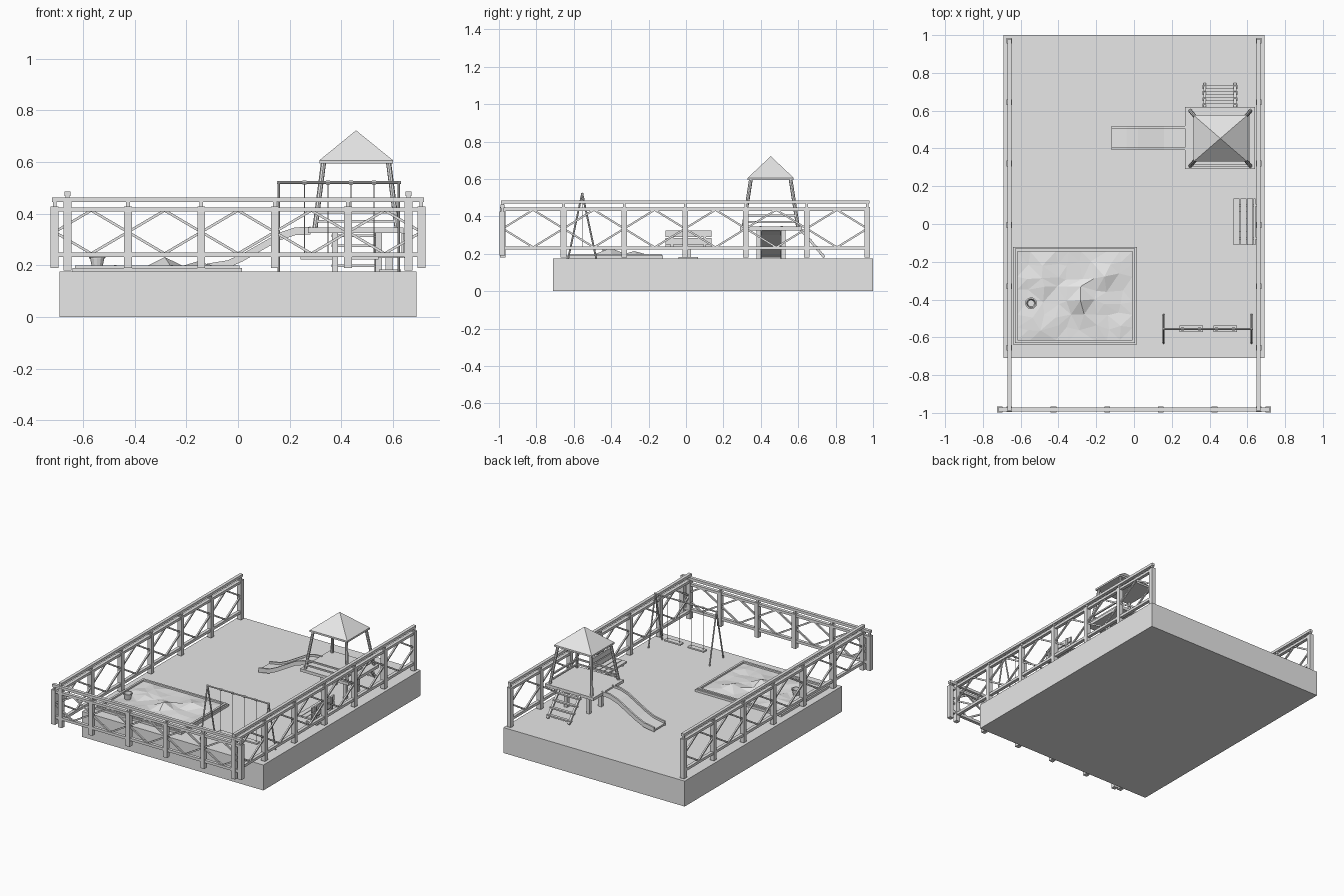
import bpy, bmesh, math, random
from mathutils import Vector

if "Cube" in bpy.data.objects:
    bpy.data.objects.remove(bpy.data.objects["Cube"])

random.seed(4)
GROUND = 0.175
grey = bpy.data.materials.new("light_grey")
grey.diffuse_color = (0.8, 0.8, 0.8, 1)
grey.use_nodes = True
grey.node_tree.nodes["Principled BSDF"].inputs["Base Color"].default_value = grey.diffuse_color


def finish(name, bm):
    bmesh.ops.recalc_face_normals(bm, faces=bm.faces)
    me = bpy.data.meshes.new(name)
    bm.to_mesh(me)
    bm.free()
    me.materials.append(grey)
    ob = bpy.data.objects.new(name, me)
    bpy.context.collection.objects.link(ob)
    return ob


def box(bm, x0, x1, y0, y1, z0, z1):
    vs = bmesh.ops.create_cube(bm, size=1)["verts"]
    for v in vs:
        v.co = Vector((x1 if v.co.x > 0 else x0, y1 if v.co.y > 0 else y0,
                       z1 if v.co.z > 0 else z0))


def beam(bm, a, b, w, h=None, sides=4):
    """Bar from a to b: square when sides is 4, otherwise round."""
    a, b = Vector(a), Vector(b)
    d = b - a
    r = w / 2 * (math.sqrt(2) if sides == 4 else 1)
    vs = bmesh.ops.create_cone(bm, cap_ends=True, segments=sides,
                               radius1=r, radius2=r, depth=d.length)["verts"]
    q = d.to_track_quat('Z', 'Y')
    turn = math.pi / 4 if sides == 4 and abs(vs[0].co.x * vs[0].co.y) < 1e-6 else 0
    for v in vs:
        c, s = math.cos(turn), math.sin(turn)
        x, y = v.co.x * c - v.co.y * s, v.co.x * s + v.co.y * c
        v.co = q @ Vector((x, y * (h / w if h else 1), v.co.z)) + (a + b) / 2


def fence(name, along_x, fixed, start, end, panels, z0, height):
    bm = bmesh.new()

    def bar(u0, u1, w, za, zb):
        if along_x:
            box(bm, u0, u1, fixed - w / 2, fixed + w / 2, za, zb)
        else:
            box(bm, fixed - w / 2, fixed + w / 2, u0, u1, za, zb)

    def pt(u, z):
        return (u, fixed, z) if along_x else (fixed, u, z)
    top = z0 + height
    step = (end - start) / panels
    for i in range(panels + 1):
        u = start + i * step
        bar(u - .015, u + .015, .03, z0, top)
        bar(u - .007, u + .007, .014, top, top + .03)
    # Rails: low, upper and raised handrail
    bar(start, end, .022, z0 + .042, z0 + .06)
    bar(start, end, .022, top - .02, top - .003)
    bar(start - .01, end + .01, .022, top + .018, top + .036)
    # Diamond bracing in every panel
    zl, zh = z0 + .055, top - .015
    zm = (zl + zh) / 2
    for i in range(panels):
        a = start + i * step
        m, b = a + step / 2, a + step
        for u in (a, b):
            for z in (zl, zh):
                beam(bm, pt(u, zm), pt(m, z), .01)
    finish(name, bm)


# Ground slab
bm = bmesh.new()
box(bm, -.69, .69, -.71, 1, 0, GROUND)
finish("ground_slab", bm)

# Fences on the front and both sides
fence("front_fence", True, -.982, -.71, .71, 5, .19, .237)
for side, x in (("left", -.66), ("right", .66)):
    fence(side + "_fence", False, x, -.98, .97, 6, .18, .27)

# Tower: deck and legs
bm = bmesh.new()
box(bm, .27, .64, .29, .62, .325, .345)
finish("tower_deck", bm)
bm = bmesh.new()
for x in (.375, .545):
    for y in (.39, .52):
        box(bm, x - .012, x + .012, y - .012, y + .012, GROUND, .33)
finish("tower_legs", bm)

# Leaning roof poles and guard rails
bm = bmesh.new()
for sx in (-1, 1):
    for sy in (-1, 1):
        beam(bm, (.457 + sx * .16, .453 + sy * .147, .335),
             (.457 + sx * .125, .453 + sy * .105, .605), .02, sides=8)
for z in (.37, .405):
    beam(bm, (.61, .31, z), (.61, .596, z), .01)
    beam(bm, (.305, .31, z), (.61, .31, z), .01)
finish("tower_poles", bm)

# Pyramid roof with a thin eave
bm = bmesh.new()
box(bm, .315, .60, .33, .576, .594, .606)
base = [bm.verts.new((x, y, .606)) for x, y in
        ((.315, .33), (.60, .33), (.60, .576), (.315, .576))]
tip = bm.verts.new((.457, .453, .722))
bm.faces.new(base)
for i in range(4):
    bm.faces.new((base[i], base[(i + 1) % 4], tip))
finish("tower_roof", bm)

# Ladder behind the tower
bm = bmesh.new()
for x in (.375, .535):
    beam(bm, (x, .61, .335), (x, .74, GROUND + .006), .014)
for i in range(4):
    t = (i + .55) / 4
    y, z = .61 + .13 * t, .335 - .155 * t
    box(bm, .362, .548, y - .01, y + .01, z - .005, z + .005)
finish("ladder", bm)

# Slide: bed and two side lips swept along one profile
path = [(.28, .335), (.22, .332), (.16, .312), (.02, .232), (-.04, .205), (-.12, .192)]
bm = bmesh.new()
for y0, y1, low, high in ((.40, .51, -.012, 0), (.392, .404, -.016, .014), (.506, .518, -.016, .014)):
    rings = [[bm.verts.new((x, y, z + h)) for y, h in
              ((y0, low), (y1, low), (y1, high), (y0, high))] for x, z in path]
    for r, s in zip(rings, rings[1:]):
        for i in range(4):
            j = (i + 1) % 4
            bm.faces.new((r[i], r[j], s[j], s[i]))
    bm.faces.new(rings[0])
    bm.faces.new(rings[-1])
finish("slide", bm)

# Swing frame
bm = bmesh.new()
beam(bm, (.15, -.555, .52), (.63, -.555, .52), .01, sides=8)
for x in (.157, .622):
    for y in (-.63, -.48):
        beam(bm, (x, y, GROUND), (x, -.555, .525), .01, sides=8)
finish("swing_frame", bm)

# Two hanging swings
for n, x in (("left", .303), ("right", .482)):
    bm = bmesh.new()
    box(bm, x - .062, x + .062, -.573, -.537, .222, .232)
    for dx in (-.045, .045):
        beam(bm, (x + dx, -.555, .23), (x + dx, -.555, .52), .004, sides=6)
        beam(bm, (x + dx - .008, -.555, .52), (x + dx + .008, -.555, .52), .015, sides=8)
    finish(n + "_swing", bm)

# Bench with slatted seat and back on one pedestal
bm = bmesh.new()
for i in range(3):
    x = .527 + i * .036
    box(bm, x, x + .032, -.11, .135, .238, .25)
for z in (.25, .29):
    box(bm, .632, .642, -.11, .135, z, z + .034)
for y in (-.075, .1):
    box(bm, .53, .64, y - .007, y + .007, .228, .238)
    box(bm, .642, .65, y - .007, y + .007, .228, .325)
box(bm, .57, .6, -.004, .028, GROUND, .23)
box(bm, .545, .63, -.04, .065, GROUND, .184)
finish("bench", bm)

# Sandpit border: wide low kerb and narrow raised kerb
bm = bmesh.new()
X0, X1, Y0, Y1 = -.64, .015, -.638, -.122
for inset, w, top in ((0, .022, .19), (.009, .014, .198)):
    a, b, c, d = X0 + inset, X1 - inset, Y0 + inset, Y1 - inset
    box(bm, a, b, c, c + w, GROUND, top)
    box(bm, a, b, d - w, d, GROUND, top)
    box(bm, a, a + w, c + w, d - w, GROUND, top)
    box(bm, b - w, b, c + w, d - w, GROUND, top)
finish("sandpit_border", bm)

# Faceted sand with mounds
bm = bmesh.new()
bmesh.ops.create_grid(bm, x_segments=9, y_segments=7, size=1)
mounds = ((-.28, -.40, .045, .06), (-.14, -.28, .025, .05), (-.46, -.28, .02, .05), (-.5, -.53, .014, .06))
for v in bm.verts:
    inner = abs(v.co.x) < .99 and abs(v.co.y) < .99
    x, y = -.3125 + v.co.x * .305, -.38 + v.co.y * .235
    z = .187
    if inner:
        x += random.uniform(-.018, .018)
        y += random.uniform(-.018, .018)
        z += random.uniform(-.004, .008)
        z += sum(h * math.exp(-((x - a) ** 2 + (y - b) ** 2) / r ** 2) for a, b, h, r in mounds)
    v.co = (x, y, z)
bmesh.ops.triangulate(bm, faces=bm.faces)
finish("sand", bm)

# Toy bucket: open cup with rim and folded handle
bm = bmesh.new()
c = Vector((-.545, -.42, .207))
rings = []
for r, z in ((.02, -.017), (.027, .018), (.031, .018), (.031, .023), (.024, .023), (.018, -.010)):
    rings.append([bm.verts.new(c + Vector((r * math.cos(k * math.pi / 6), r * math.sin(k * math.pi / 6), z)))
                  for k in range(12)])
for r, s in zip(rings, rings[1:]):
    for k in range(12):
        bm.faces.new((r[k], r[(k + 1) % 12], s[(k + 1) % 12], s[k]))
bm.faces.new(rings[0])
bm.faces.new(rings[-1])
arc = [c + Vector((.03 * math.cos(k * math.pi / 6), .03 * math.sin(k * math.pi / 6), .022)) for k in range(7)]
for p, q in zip(arc, arc[1:]):
    beam(bm, p, q, .004)
finish("toy_bucket", bm)
